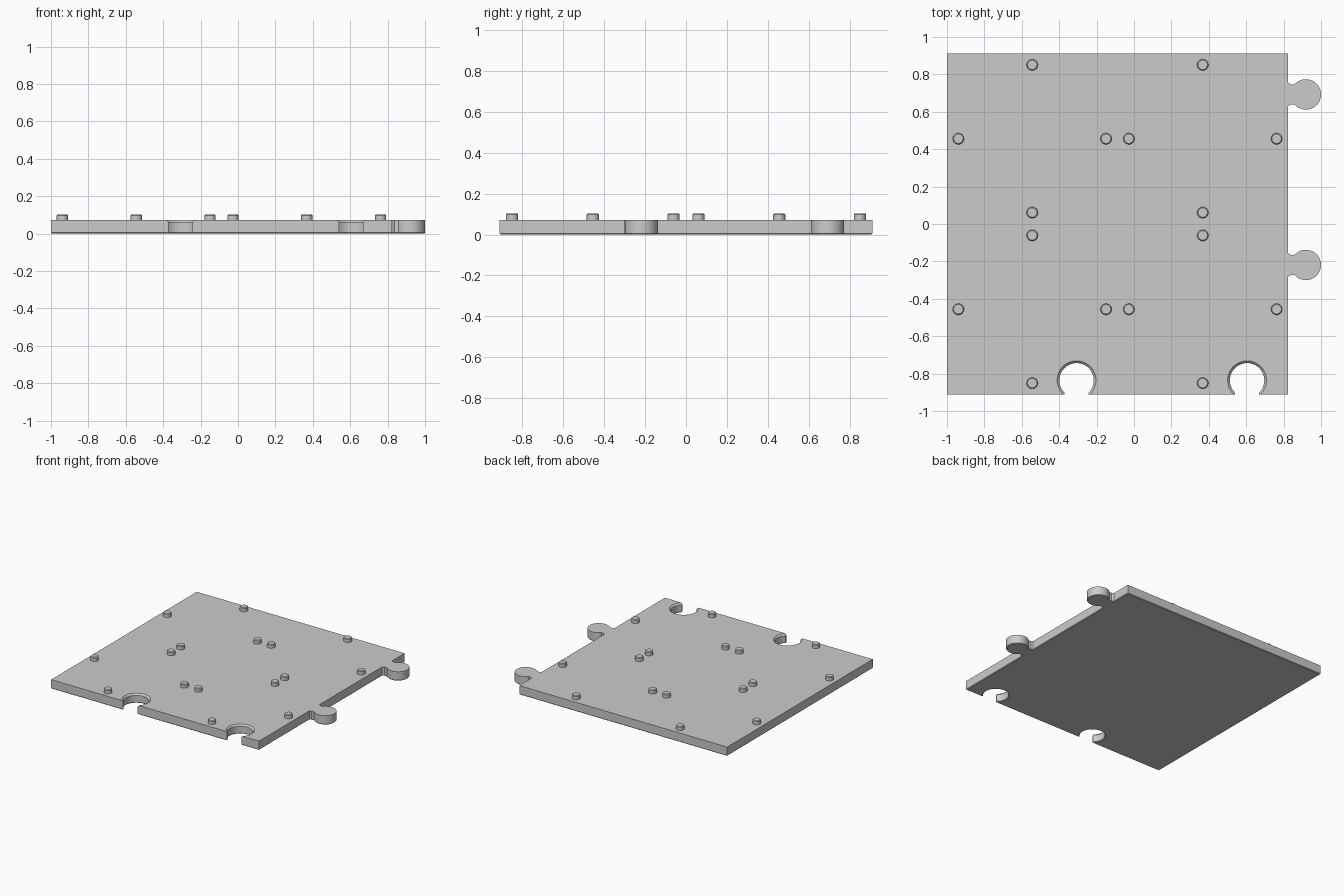
import bpy, bmesh, math

if "Cube" in bpy.data.objects:
    bpy.data.objects.remove(bpy.data.objects["Cube"])

TILE = 0.9117               # side of one tile
SEAM_X = TILE - 1           # seam between the two columns
TOP, CHAMFER, FOOT = 0.072, 0.012, 0.005
STUD_TOP, STUD_R, STUD_OFFSET = 0.103, 0.03, 0.395
JOINT_OFFSET = 0.237        # tabs and sockets sit off the tile centre

grey = bpy.data.materials.new("light_grey")
grey.use_nodes = True
colour = (0.6, 0.6, 0.6, 1)
grey.diffuse_color = colour
grey.node_tree.nodes["Principled BSDF"].inputs["Base Color"].default_value = colour


def make_object(name, bm):
    mesh = bpy.data.meshes.new(name)
    bmesh.ops.recalc_face_normals(bm, faces=bm.faces)
    bm.to_mesh(mesh)
    bm.free()
    mesh.materials.append(grey)
    obj = bpy.data.objects.new(name, mesh)
    bpy.context.collection.objects.link(obj)
    return obj


def activate(obj):
    bpy.ops.object.select_all(action="DESELECT")
    obj.select_set(True)
    bpy.context.view_layer.objects.active = obj


def keyhole(reach, radius, half_neck, steps=40):
    """Round knob on a neck, pointing along +u, from -v to +v."""
    start = math.pi - math.asin(half_neck / radius)
    angles = [-start + 2 * start * i / steps for i in range(steps + 1)]
    return [(reach + radius * math.cos(a), radius * math.sin(a)) for a in angles]


def loft(bm, rings):
    """Skin a stack of equal point rings and cap both ends."""
    loops = [[bm.verts.new(p) for p in ring] for ring in rings]
    for low, high in zip(loops, loops[1:]):
        for i in range(len(low)):
            j = (i + 1) % len(low)
            bm.faces.new((low[i], low[j], high[j], high[i]))
    bm.faces.new(loops[0][::-1])
    return bm.faces.new(loops[-1])


# Base plate: four tiles with chamfered tops, right-hand ones carry a tab
bm = bmesh.new()
for col in range(2):
    for row in range(2):
        x0, y0 = -1 + col * TILE, (row - 1) * TILE
        x1, y1 = x0 + TILE, y0 + TILE
        outline = [(x0, y0), (x1, y0)]
        if col == 1:
            cy = y0 + TILE / 2 + JOINT_OFFSET
            knob = [(0, -0.064), (0.014, -0.054)] + keyhole(0.0955, 0.081, 0.054)
            knob += [(0.014, 0.054), (0, 0.064)]
            outline += [(x1 + u, cy + v) for u, v in knob]
        outline += [(x1, y1), (x0, y1)]
        lid = loft(bm, [[(x, y, z) for x, y in outline] for z in (0, TOP - CHAMFER)])
        bmesh.ops.inset_region(bm, faces=[lid], thickness=CHAMFER, use_even_offset=True)
        for v in lid.verts:
            v.co.z = TOP

# Weld the tiles into one solid, without walls inside the seams
inner = [f for f in bm.faces if
         all(abs(v.co.x - SEAM_X) < 1e-4 for v in f.verts) or
         all(abs(v.co.y) < 1e-4 for v in f.verts)]
bmesh.ops.delete(bm, geom=inner, context="FACES_ONLY")
bmesh.ops.remove_doubles(bm, verts=bm.verts, dist=1e-4)
floor = [f for f in bm.faces if all(v.co.z < 1e-4 for v in f.verts)]
bmesh.ops.dissolve_faces(bm, faces=floor)

# Small chamfer around the foot
rim = [e for e in bm.edges if all(v.co.z < 1e-4 for v in e.verts)]
bmesh.ops.bevel(bm, geom=rim, offset=FOOT, segments=1, affect="EDGES")
plate = make_object("base_plate", bm)

# Sockets cut into the front edge, flared at top and bottom
bm = bmesh.new()
levels = ((-0.015, 0.02), (FOOT, 0), (TOP - CHAMFER, 0), (TOP + 0.018, 0.03))
for col in range(2):
    cx = -1 + (col + 0.5) * TILE + JOINT_OFFSET
    rings = []
    for z, grow in levels:
        half = 0.064 + grow
        shape = [(-0.1, -half)] + keyhole(0.076, 0.092 + grow, half) + [(-0.1, half)]
        rings.append([(cx - v, u - TILE, z) for u, v in shape])
    loft(bm, rings)
cutter = make_object("socket_cutter", bm)
cutter.hide_render = True
cut = plate.modifiers.new("sockets", "BOOLEAN")
cut.operation, cut.solver, cut.object = "DIFFERENCE", "EXACT", cutter
activate(plate)
bpy.ops.object.modifier_apply(modifier="sockets")
bpy.data.objects.remove(cutter)
bpy.ops.object.shade_smooth_by_angle(angle=math.radians(30))

# Studs: four on each tile, near the middle of each side
bm = bmesh.new()
stud_profile = ((TOP - 0.004, STUD_R), (STUD_TOP - 0.005, STUD_R), (STUD_TOP, STUD_R - 0.005))
turns = [2 * math.pi * i / 32 for i in range(32)]
loft(bm, [[(r * math.cos(a), r * math.sin(a), z) for a in turns] for z, r in stud_profile])
stud = make_object("stud", bm)
activate(stud)
bpy.ops.object.shade_smooth_by_angle(angle=math.radians(30))
spots = [(-1 + (c + 0.5) * TILE + dx * STUD_OFFSET, (r - 0.5) * TILE + dy * STUD_OFFSET, 0)
         for c in range(2) for r in range(2)
         for dx, dy in ((1, 0), (-1, 0), (0, 1), (0, -1))]
stud.location = spots[0]
for spot in spots[1:]:
    copy = stud.copy()
    copy.location = spot
    bpy.context.collection.objects.link(copy)
